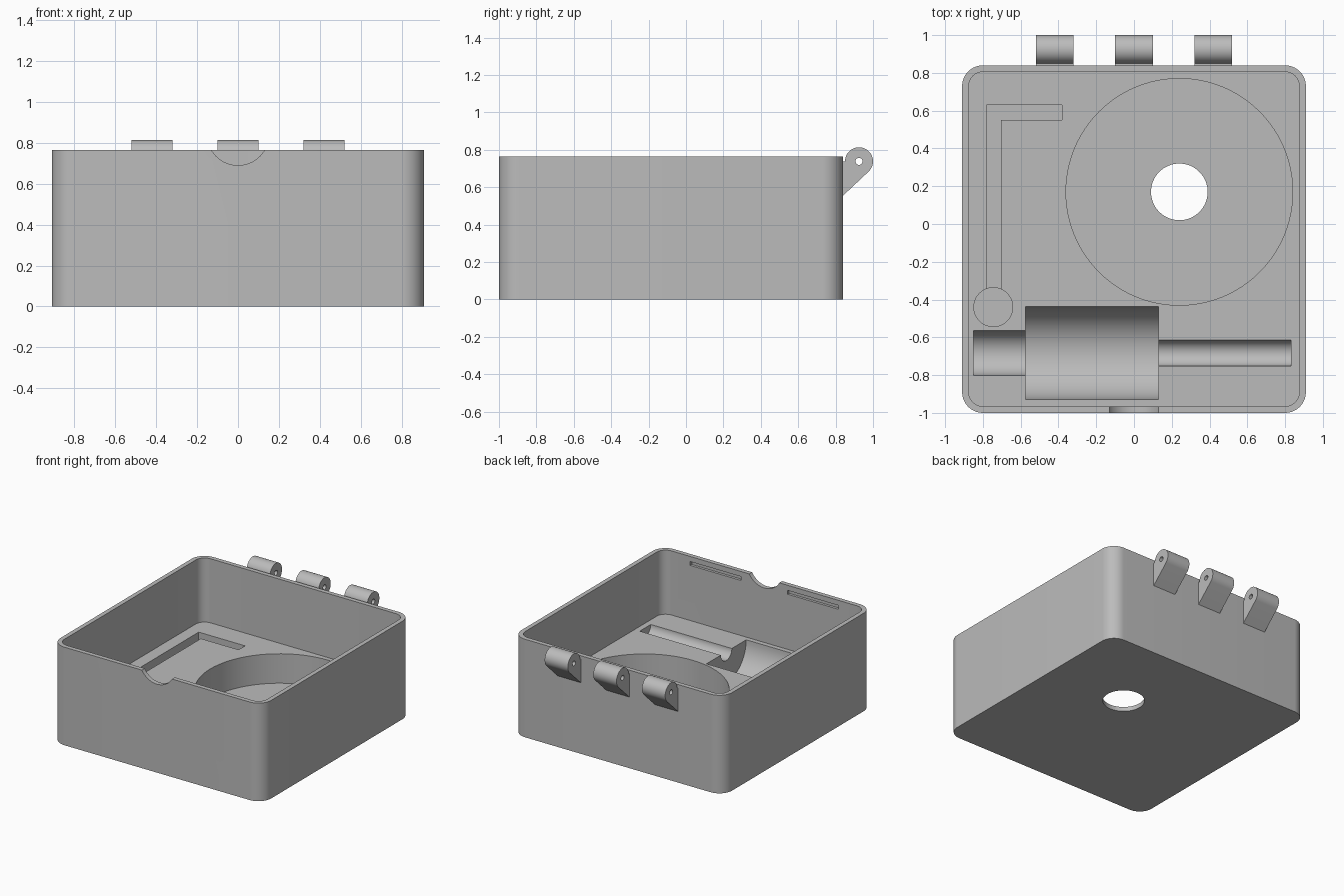
import bpy, bmesh, math
from mathutils import Vector

cube = bpy.data.objects.get("Cube")
if cube:
    bpy.data.objects.remove(cube, do_unlink=True)

grey = bpy.data.materials.new("plain grey")
grey.use_nodes = True
colour = (0.5, 0.5, 0.5, 1)
grey.diffuse_color = colour
grey.node_tree.nodes["Principled BSDF"].inputs["Base Color"].default_value = colour

FLOOR, TOP, WALL = 0.265, 0.765, 0.035
MID_Y = -0.08


def prism(name, points, direction):
    """Extrude a closed outline of 3D points along a direction."""
    bm = bmesh.new()
    face = bm.faces.new([bm.verts.new(p) for p in points])
    moved = bmesh.ops.extrude_face_region(bm, geom=[face])["geom"]
    bmesh.ops.translate(bm, vec=Vector(direction),
                        verts=[g for g in moved if isinstance(g, bmesh.types.BMVert)])
    bmesh.ops.recalc_face_normals(bm, faces=bm.faces)
    mesh = bpy.data.meshes.new(name)
    bm.to_mesh(mesh)
    bm.free()
    mesh.materials.append(grey)
    obj = bpy.data.objects.new(name, mesh)
    bpy.context.collection.objects.link(obj)
    return obj


def arc(a, b, radius, start, end, steps):
    """2D points on an arc, angles in degrees."""
    angles = [math.radians(start + (end - start) * i / steps) for i in range(steps + 1)]
    return [(a + radius * math.cos(t), b + radius * math.sin(t)) for t in angles]


def rounded_box(name, half_x, half_y, radius, low, high):
    outline = []
    for i, (sx, sy) in enumerate([(1, 1), (-1, 1), (-1, -1), (1, -1)]):
        outline += arc(sx * (half_x - radius), MID_Y + sy * (half_y - radius),
                       radius, 90 * i, 90 * i + 90, 12)
    return prism(name, [(x, y, low) for x, y in outline], (0, 0, high - low))


def box(name, x, y, z):
    return prism(name, [(x[0], y[0], z[0]), (x[1], y[0], z[0]),
                        (x[1], y[1], z[0]), (x[0], y[1], z[0])], (0, 0, z[1] - z[0]))


def cylinder(name, axis, a, b, radius, low, high, steps=64):
    """Cylinder along an axis; a and b are the other two coordinates in order."""
    place = {"X": lambda p, t: (t, p[0], p[1]),
             "Y": lambda p, t: (p[0], t, p[1]),
             "Z": lambda p, t: (p[0], p[1], t)}[axis]
    ring = arc(a, b, radius, 0, 360, steps)[:-1]
    return prism(name, [place(p, low) for p in ring], place((0, 0), high - low))


def cut(target, cutter):
    mod = target.modifiers.new("cut", "BOOLEAN")
    mod.operation, mod.solver, mod.object = "DIFFERENCE", "EXACT", cutter
    bpy.context.view_layer.objects.active = target
    bpy.ops.object.modifier_apply(modifier=mod.name)
    bpy.data.objects.remove(cutter, do_unlink=True)


def smooth(obj):
    bpy.ops.object.select_all(action="DESELECT")
    obj.select_set(True)
    bpy.context.view_layer.objects.active = obj
    bpy.ops.object.shade_smooth_by_angle(angle=math.radians(30))


# Case body and its open inside
case = rounded_box("case_body", 0.91, 0.92, 0.11, 0, TOP)
cut(case, rounded_box("inside", 0.91 - WALL, 0.92 - WALL, 0.075, FLOOR, TOP + 0.2))

# Round well with a hole through the bottom
cut(case, cylinder("well", "Z", 0.24, 0.17, 0.6, WALL, 0.4, 96))
cut(case, cylinder("well_hole", "Z", 0.24, 0.17, 0.15, -0.1, 0.2))

# Half-round cradle in three diameters
for name, radius, low, high in [("cradle", 0.245, -0.575, 0.13),
                                ("cradle_neck", 0.118, -0.85, -0.5),
                                ("cradle_rod", 0.068, 0.1, 0.83)]:
    cut(case, cylinder(name, "X", -0.683, FLOOR, radius, low, high))

# Bent channel and the small round pocket at its end
outline = [(-0.78, -0.4), (-0.705, -0.4), (-0.705, 0.55),
           (-0.38, 0.55), (-0.38, 0.63), (-0.78, 0.63)]
cut(case, prism("channel", [(x, y, FLOOR - 0.08) for x, y in outline], (0, 0, 0.2)))
cut(case, cylinder("pocket", "Z", -0.745, -0.44, 0.103, 0.1, 0.4, 48))

# Finger notch and two latch slots in the front wall
cut(case, cylinder("notch", "Y", 0, 0.84, 0.15, -1.1, -0.9))
for side in (-1, 1):
    cut(case, box("latch_slot", sorted((side * 0.2, side * 0.64)),
                  (-0.985, -0.94), (0.695, 0.725)))
smooth(case)

# Hinge knuckles on the back
PIN_Y, PIN_Z, KNUCKLE = 0.925, 0.738, 0.075
profile = ([(0.83, PIN_Z)] + arc(PIN_Y, PIN_Z, KNUCKLE, 180, 0, 24)
           + arc(PIN_Y, PIN_Z, KNUCKLE, 0, -45, 6)[1:] + [(0.84, 0.555), (0.83, 0.555)])
for name, x in [("right", -0.42), ("middle", 0), ("left", 0.42)]:
    hinge = prism(name + "_hinge", [(x - 0.1, y, z) for y, z in profile], (0.2, 0, 0))
    cut(hinge, cylinder("pin_hole", "X", PIN_Y, PIN_Z, 0.019, x - 0.2, x + 0.2, 24))
    smooth(hinge)
